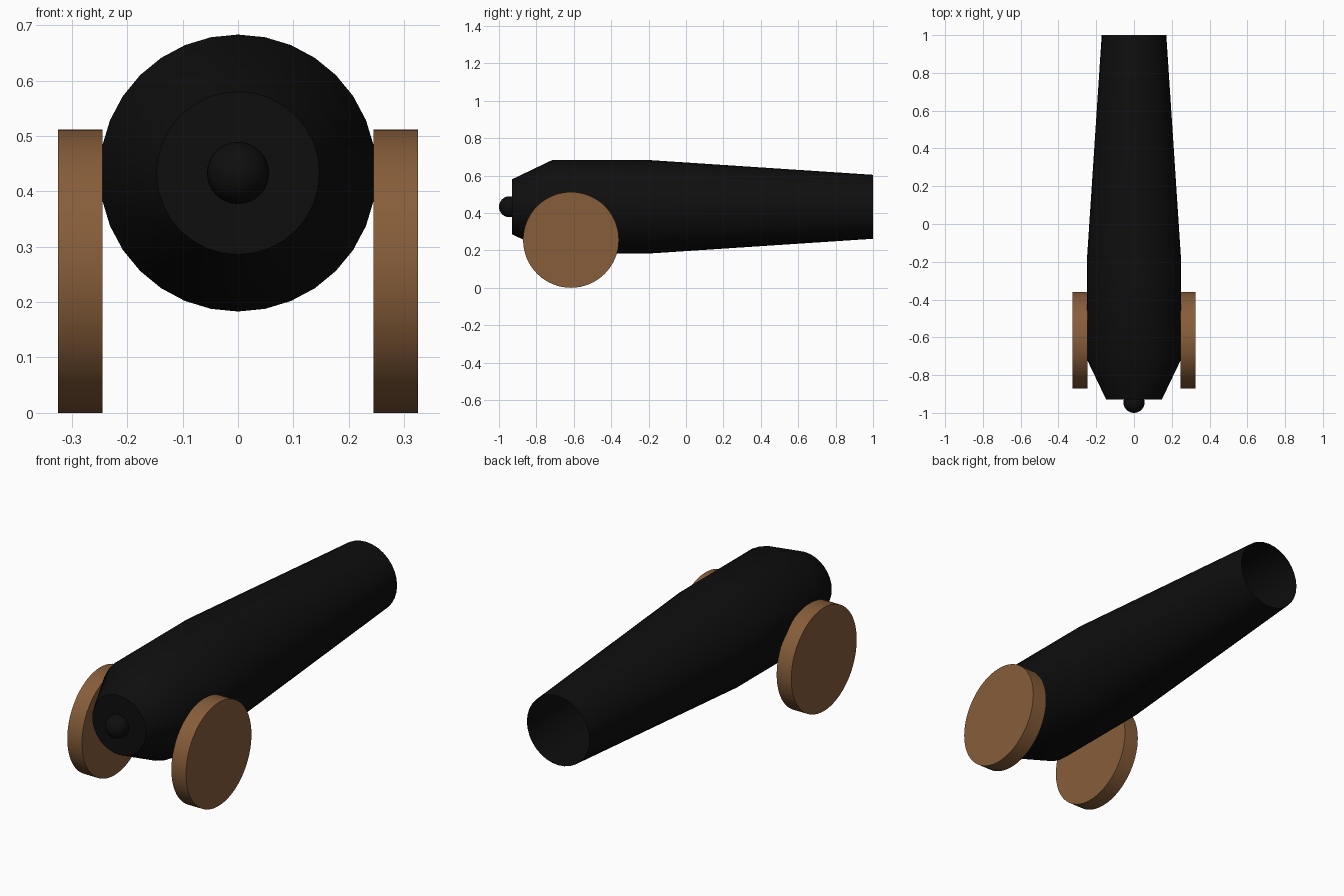
import bpy, bmesh, math
from mathutils import Matrix, Vector

if "Cube" in bpy.data.objects:
    bpy.data.objects.remove(bpy.data.objects["Cube"])

AXIS_Z = 0.433


def material(name, rgb):
    m = bpy.data.materials.new(name)
    m.diffuse_color = (*rgb, 1)
    m.use_nodes = True
    m.node_tree.nodes["Principled BSDF"].inputs["Base Color"].default_value = m.diffuse_color
    return m


iron = material("black_iron", (0.0045, 0.0045, 0.0045))
wood = material("brown_wood", (0.24, 0.11, 0.042))


def finish(name, bm, mat):
    bmesh.ops.recalc_face_normals(bm, faces=bm.faces)
    mesh = bpy.data.meshes.new(name)
    bm.to_mesh(mesh)
    bm.free()
    mesh.materials.append(mat)
    ob = bpy.data.objects.new(name, mesh)
    bpy.context.collection.objects.link(ob)
    bpy.ops.object.select_all(action='DESELECT')
    ob.select_set(True)
    bpy.context.view_layer.objects.active = ob
    bpy.ops.object.shade_smooth_by_angle(angle=math.radians(30))
    return ob


# Barrel: rings along y, closed at the breech, open and hollow at the muzzle
SIDES = 32
profile = [(-0.93, 0.147), (-0.715, 0.25), (-0.2, 0.25), (1.0, 0.171)]
bm = bmesh.new()
rings = []
for y, r in profile:
    angles = [2 * math.pi * i / SIDES for i in range(SIDES)]
    rings.append([bm.verts.new((r * math.sin(a), y, AXIS_Z + r * math.cos(a)))
                  for a in angles])
for a, b in zip(rings, rings[1:]):
    for i in range(SIDES):
        j = (i + 1) % SIDES
        bm.faces.new((a[i], a[j], b[j], b[i]))
bm.faces.new(rings[0])
finish("barrel", bm, iron)

# Round knob on the breech
bm = bmesh.new()
bmesh.ops.create_uvsphere(bm, u_segments=32, v_segments=16, radius=0.056,
                          matrix=Matrix.Translation((0, -0.944, AXIS_Z)))
finish("breech_knob", bm, iron)

# Solid wheels on both sides
for side, name in ((-1, "left_wheel"), (1, "right_wheel")):
    bm = bmesh.new()
    place = (Matrix.Translation(Vector((side * 0.285, -0.615, 0.256)))
             @ Matrix.Rotation(math.pi / 2, 4, 'Y'))
    bmesh.ops.create_cone(bm, cap_ends=True, segments=64, radius1=0.256,
                          radius2=0.256, depth=0.08, matrix=place)
    finish(name, bm, wood)
